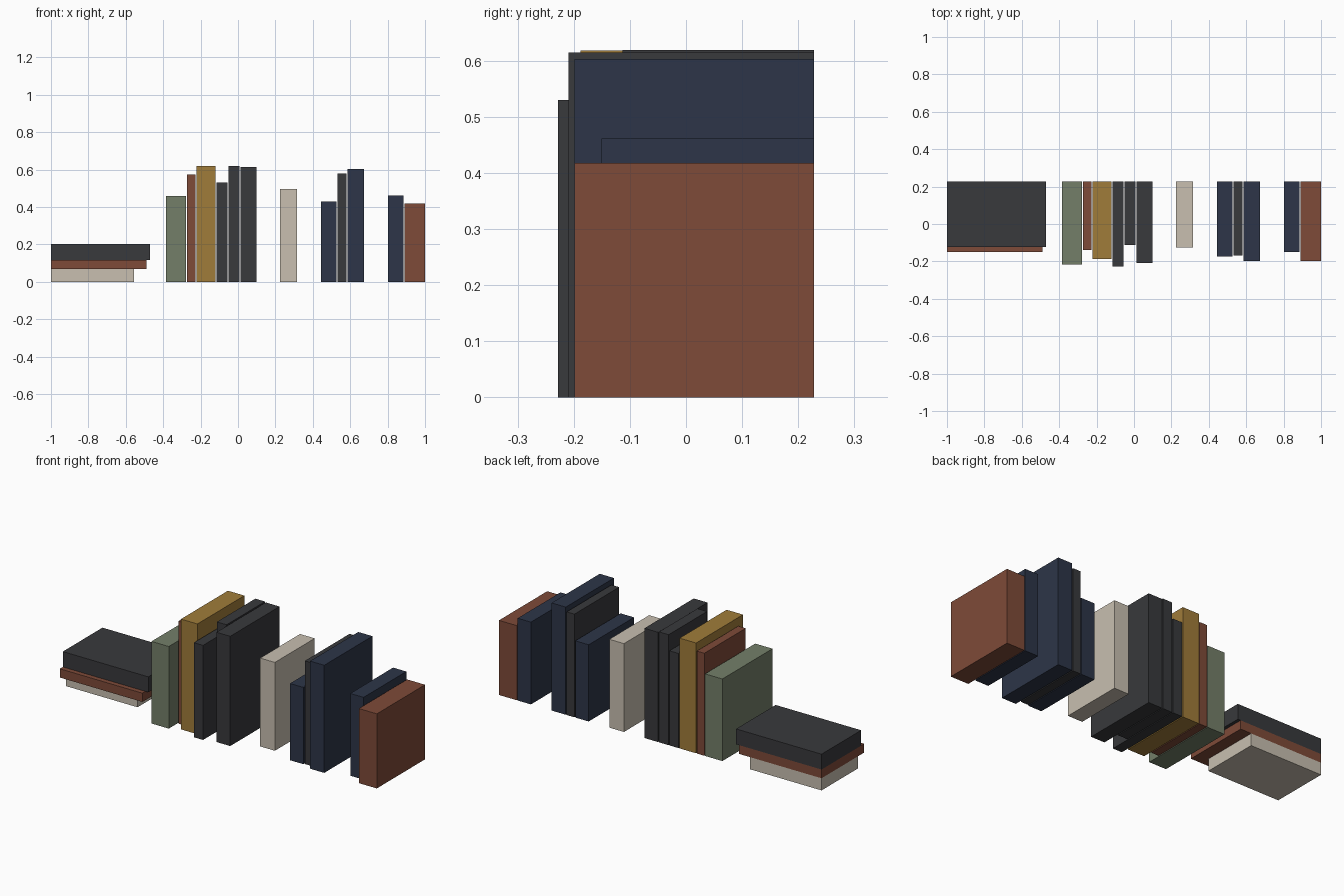
import bpy
import bmesh
from mathutils import Matrix, Vector

default_cube = bpy.data.objects.get("Cube")
if default_cube:
    bpy.data.objects.remove(default_cube, do_unlink=True)

BACK = 0.228  # every book is pushed back to this line


def make_material(name, rgb):
    material = bpy.data.materials.new(name)
    material.use_nodes = True
    colour = (*rgb, 1)
    material.diffuse_color = colour
    shader = next(n for n in material.node_tree.nodes if n.type == "BSDF_PRINCIPLED")
    shader.inputs["Base Color"].default_value = colour
    shader.inputs["Roughness"].default_value = 0.8
    return material


cloth = {
    "green": make_material("green_cloth", (0.174, 0.212, 0.141)),
    "rust": make_material("rust_cloth", (0.209, 0.069, 0.04)),
    "gold": make_material("gold_cloth", (0.352, 0.202, 0.042)),
    "charcoal": make_material("charcoal_cloth", (0.04, 0.041, 0.045)),
    "cream": make_material("cream_cloth", (0.578, 0.521, 0.434)),
    "navy": make_material("navy_cloth", (0.026, 0.036, 0.065)),
}


def add_book(name, colour, left, right, front, bottom, top):
    """Box-shaped book reaching from its front edge to the shared back line."""
    low, high = Vector((left, front, bottom)), Vector((right, BACK, top))
    size, centre = high - low, (low + high) / 2
    bm = bmesh.new()
    bmesh.ops.create_cube(bm, size=1, matrix=Matrix.Diagonal((*size, 1)))
    mesh = bpy.data.meshes.new(name)
    bm.to_mesh(mesh)
    bm.free()
    mesh.materials.append(cloth[colour])
    book = bpy.data.objects.new(name, mesh)
    book.location = centre
    bpy.context.collection.objects.link(book)


# Upright books: position, colour, left edge, right edge, front edge, height
upright_books = [
    ("first", "green", -0.385, -0.278, -0.216, 0.46),
    ("first", "rust", -0.273, -0.227, -0.139, 0.574),
    ("first", "gold", -0.222, -0.12, -0.188, 0.618),
    ("short", "charcoal", -0.114, -0.057, -0.228, 0.53),
    ("shallow", "charcoal", -0.052, 0.008, -0.113, 0.619),
    ("wide", "charcoal", 0.013, 0.098, -0.209, 0.615),
    ("lone", "cream", 0.225, 0.316, -0.125, 0.495),
    ("short", "navy", 0.444, 0.527, -0.174, 0.43),
    ("thin", "charcoal", 0.532, 0.58, -0.168, 0.578),
    ("tall", "navy", 0.586, 0.674, -0.199, 0.603),
    ("end", "navy", 0.802, 0.884, -0.151, 0.461),
    ("end", "rust", 0.889, 1, -0.199, 0.418),
]
for position, colour, left, right, front, height in upright_books:
    add_book(f"{position}_{colour}_upright_book", colour, left, right, front, 0, height)

# Flat stack, from the bottom up: colour, right edge, front edge, thickness
flat_books = [
    ("cream", -0.555, -0.097, 0.068),
    ("rust", -0.488, -0.15, 0.049),
    ("charcoal", -0.47, -0.123, 0.086),
]
level = 0
for colour, right, front, thickness in flat_books:
    add_book(f"{colour}_flat_book", colour, -1, right, front, level, level + thickness)
    level += thickness
